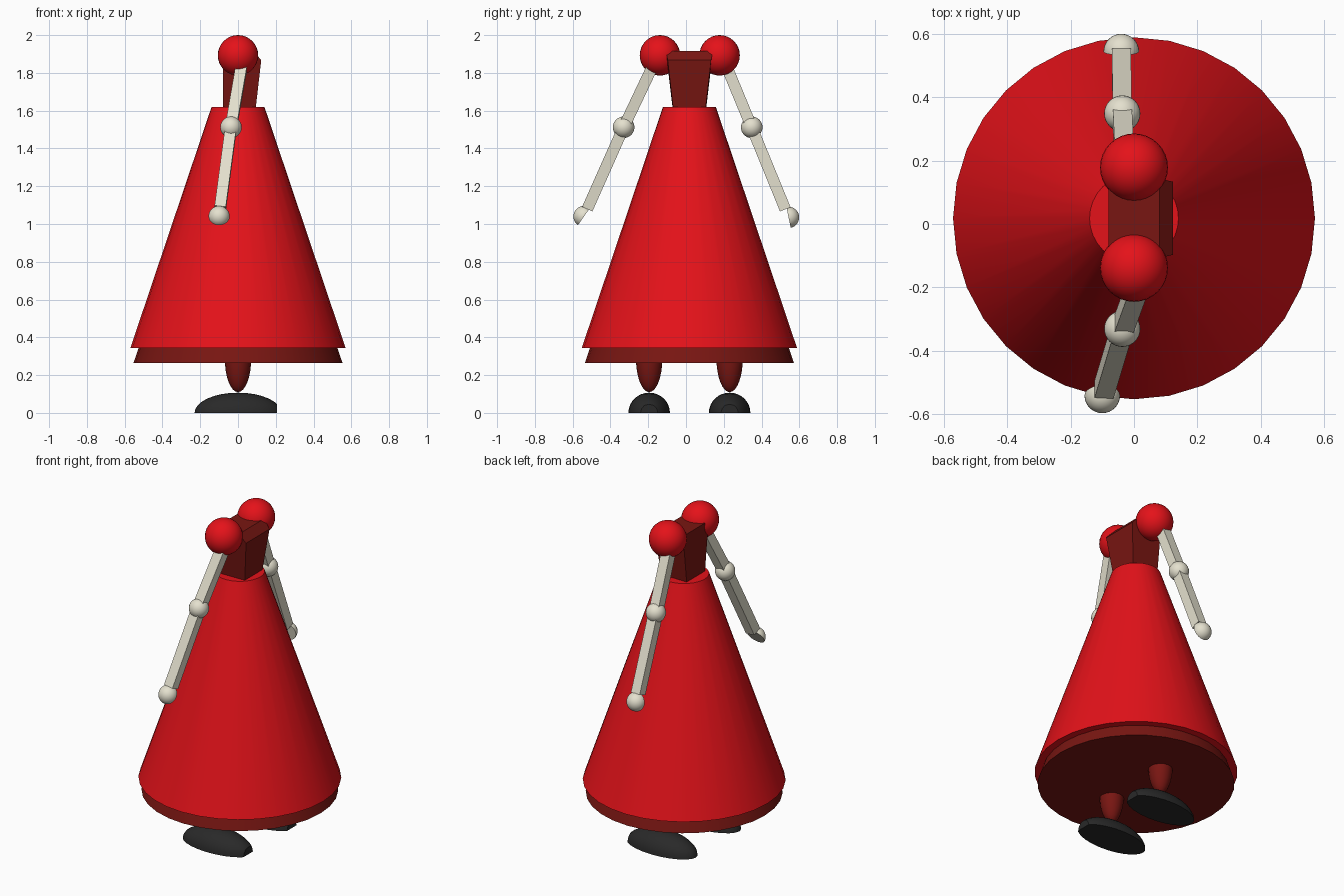
import bpy, bmesh, math
from mathutils import Vector, Matrix

if "Cube" in bpy.data.objects:
    bpy.data.objects.remove(bpy.data.objects["Cube"])

CY = 0.018  # centre line of the body in y


def material(name, col):
    m = bpy.data.materials.new(name)
    m.diffuse_color = (*col, 1)
    m.use_nodes = True
    m.node_tree.nodes["Principled BSDF"].inputs["Base Color"].default_value = m.diffuse_color
    return m


RED = material("bright red", (0.78, 0.006, 0.01))
DARK = material("dark red", (0.19, 0.008, 0.006))
CREAM = material("cream", (0.78, 0.75, 0.62))
BLACK = material("charcoal", (0.022, 0.022, 0.022))


def finish(name, bm, mat, smooth=True):
    bmesh.ops.recalc_face_normals(bm, faces=bm.faces)
    me = bpy.data.meshes.new(name)
    bm.to_mesh(me)
    bm.free()
    ob = bpy.data.objects.new(name, me)
    bpy.context.collection.objects.link(ob)
    me.materials.append(mat)
    if smooth:
        bpy.ops.object.select_all(action='DESELECT')
        ob.select_set(True)
        bpy.context.view_layer.objects.active = ob
        bpy.ops.object.shade_smooth_by_angle(angle=math.radians(35))
    return ob


def cone(name, y, z0, z1, r0, r1, mat):
    bm = bmesh.new()
    bmesh.ops.create_cone(bm, cap_ends=True, segments=32, radius1=r0, radius2=r1, depth=z1 - z0,
                          matrix=Matrix.Translation((0, y, (z0 + z1) / 2)))
    return finish(name, bm, mat)


def ball(name, loc, size, mat, cuts=(), segs=32):
    """Ellipsoid; each cut (point, normal) removes the side the normal faces."""
    bm = bmesh.new()
    bmesh.ops.create_uvsphere(bm, u_segments=segs, v_segments=16, radius=1,
                              matrix=Matrix.Translation(loc) @ Matrix.Diagonal((*size, 1)))
    for co, no in cuts:
        geom = bm.verts[:] + bm.edges[:] + bm.faces[:]
        cut = bmesh.ops.bisect_plane(bm, geom=geom, plane_co=co, plane_no=no, clear_outer=True)
        edges = [e for e in cut["geom_cut"] if isinstance(e, bmesh.types.BMEdge)]
        bmesh.ops.contextual_create(bm, geom=edges)
    return finish(name, bm, mat)


def bar(name, a, b, w, mat):
    a, b = Vector(a), Vector(b)
    z = (b - a).normalized()
    x = (Vector((1, 0, 0)) - z * z.x).normalized()
    rot = Matrix((x, z.cross(x), z)).transposed().to_4x4()
    bm = bmesh.new()
    bmesh.ops.create_cube(bm, size=1, matrix=Matrix.Translation((a + b) / 2) @ rot
                          @ Matrix.Diagonal((w, w, (b - a).length, 1)))
    return finish(name, bm, mat, False)


# Skirt and the underskirt showing below it
cone("skirt", CY, 0.343, 1.62, 0.57, 0.14, RED)
cone("underskirt", CY, 0.265, 1.55, 0.553, 0.12, DARK)

# Torso: tapered block with a sloping upper edge
profile = [(-0.08, 1.58, 0.085), (-0.08, 1.917, 0.125), (0.08, 1.917, 0.125),
           (0.123, 1.868, 0.115), (0.09, 1.58, 0.082)]
bm = bmesh.new()
sides = [[bm.verts.new((x, CY + s * h, z)) for x, z, h in profile] for s in (-1, 1)]
for side in sides:
    bm.faces.new(side)
for i in range(5):
    j = (i + 1) % 5
    bm.faces.new((sides[0][i], sides[0][j], sides[1][j], sides[1][i]))
finish("torso", bm, DARK, False)

# Arms: shoulder ball, two bars, elbow ball and half-ball hand
arms = {
    "right": ((0.025, -0.16, 1.87), (-0.037, -0.33, 1.512), (-0.1, -0.54, 1.04), (0, 0.82, -0.57), -0.138),
    "left": ((-0.03, 0.20, 1.87), (-0.037, 0.348, 1.512), (-0.04, 0.543, 1.035), (0, -0.97, -0.2), 0.178),
}
for side, (top, elbow, hand, palm, shoulder_y) in arms.items():
    ball(side + "_shoulder", (0, shoulder_y, 1.893), (0.107,) * 3, RED)
    bar(side + "_upper_arm", top, elbow, 0.06, CREAM)
    ball(side + "_elbow", elbow, (0.057,) * 3, CREAM)
    bar(side + "_forearm", elbow, Vector(hand).lerp(Vector(elbow), 0.09), 0.06, CREAM)
    ball(side + "_hand", hand, (0.056,) * 3, CREAM, [(hand, palm)])

# Legs taper to a point above flat-soled shoes with a blunt toe
for side, s in (("right", -1), ("left", 1)):
    y = CY + s * 0.213
    ball(side + "_leg", (0, y, 0.29), (0.07, 0.07, 0.18), DARK, [((0, y, 0.29), (0, 0, 1))], 16)
    ball(side + "_shoe", (0, y, 0), (0.23, 0.11, 0.107), BLACK,
         [((0, y, 0), (0, 0, -1)), ((0.207, y, 0), (1, 0, 0))], 24)
